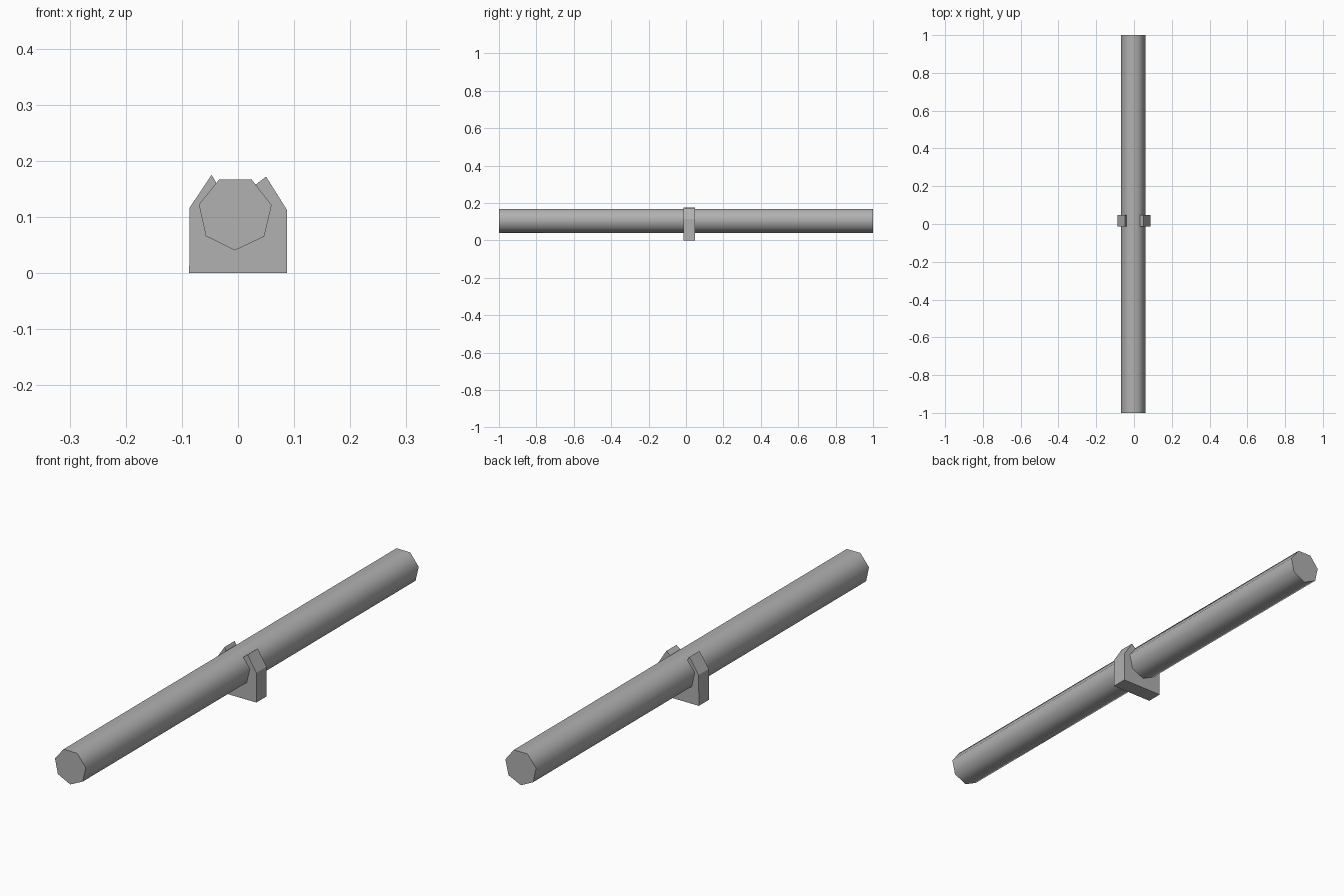
import bpy, bmesh, math

if "Cube" in bpy.data.objects:
    bpy.data.objects.remove(bpy.data.objects["Cube"])

# Dark grey shared by both parts
grey = bpy.data.materials.new("dark_grey")
grey.diffuse_color = (0.44, 0.44, 0.44, 1.0)
grey.use_nodes = True
grey.node_tree.nodes["Principled BSDF"].inputs["Base Color"].default_value = grey.diffuse_color


def extrude_profile(name, profile, y0, y1):
    """Solid prism from an (x, z) outline, running along y."""
    bm = bmesh.new()
    face = bm.faces.new([bm.verts.new((x, y0, z)) for x, z in profile])
    new = bmesh.ops.extrude_face_region(bm, geom=[face])["geom"]
    verts = [v for v in new if isinstance(v, bmesh.types.BMVert)]
    bmesh.ops.translate(bm, verts=verts, vec=(0, y1 - y0, 0))
    bmesh.ops.recalc_face_normals(bm, faces=bm.faces)
    mesh = bpy.data.meshes.new(name)
    bm.to_mesh(mesh)
    bm.free()
    mesh.materials.append(grey)
    obj = bpy.data.objects.new(name, mesh)
    bpy.context.collection.objects.link(obj)
    return obj


# Long seven-sided pipe, smooth round the sides with sharp ends
cx, cz, radius = -0.005, 0.107, 0.0665
ring = []
for i in range(7):
    a = math.radians(-90.5) + i * math.tau / 7
    ring.append((cx + radius * math.cos(a), cz + radius * math.sin(a)))
pipe = extrude_profile("pipe", ring, -1.0, 1.0)
bpy.context.view_layer.objects.active = pipe
pipe.select_set(True)
bpy.ops.object.shade_smooth_by_angle(angle=math.radians(60))

# Open-topped clip: square base, slanted prongs, groove hidden by the pipe
outer = [(-0.047, 0.175), (-0.086, 0.117), (-0.087, 0.0),
         (0.087, 0.0), (0.087, 0.113), (0.05, 0.172)]
groove = [(0.028, 0.155), (0.052, 0.12), (0.041, 0.068), (-0.006, 0.047),
          (-0.052, 0.069), (-0.062, 0.12), (-0.037, 0.158)]
extrude_profile("pipe_clip", outer + groove, -0.014, 0.047)
